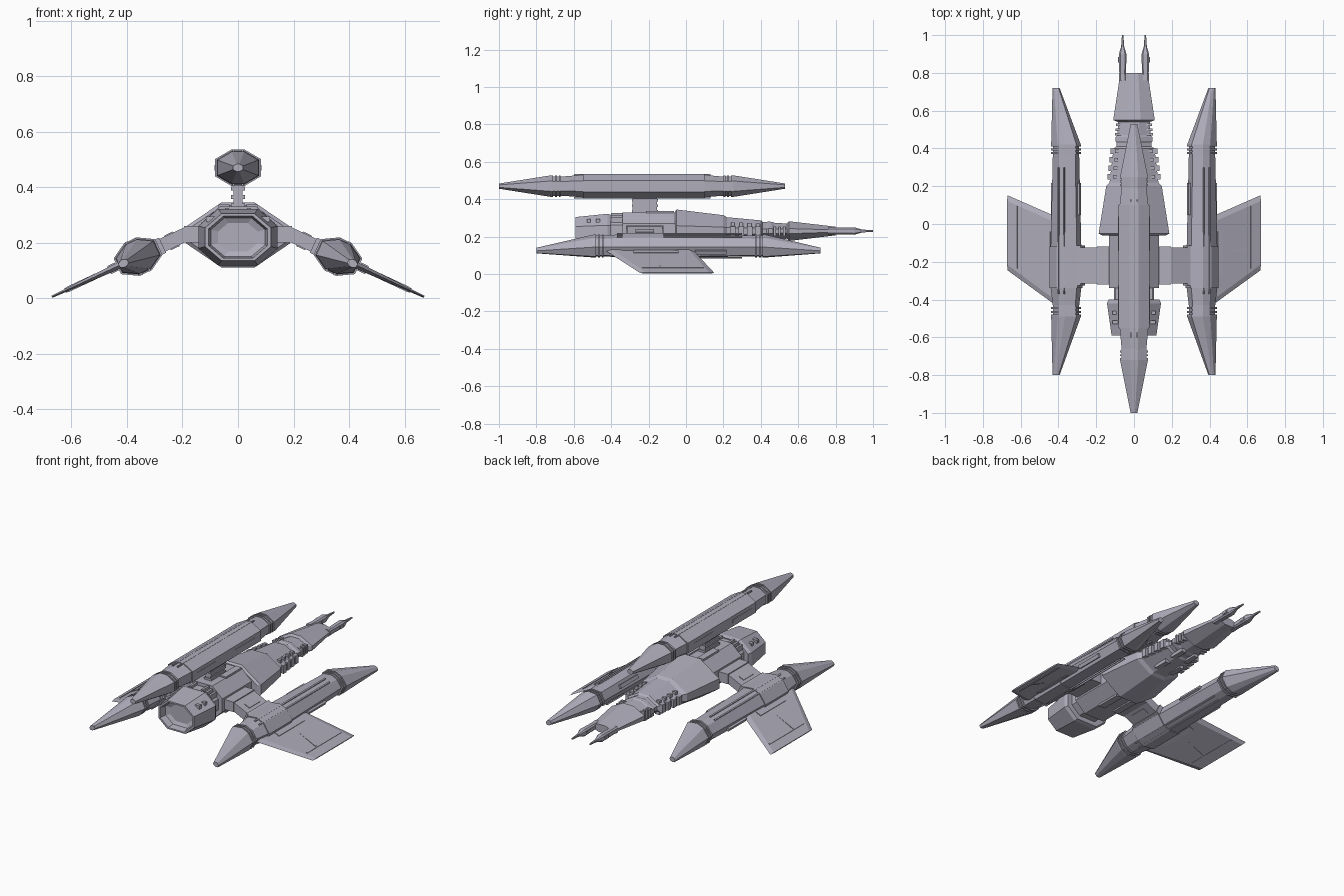
import bpy, bmesh, math
from mathutils import Matrix, Vector

if "Cube" in bpy.data.objects:
    bpy.data.objects.remove(bpy.data.objects["Cube"])

grey = bpy.data.materials.new("lavender grey")
grey.use_nodes = True
grey.diffuse_color = (0.43, 0.42, 0.5, 1)
grey.node_tree.nodes["Principled BSDF"].inputs["Base Color"].default_value = grey.diffuse_color

# Frames of the whole model, the upper pod and the tilted left pod
MODEL = Matrix.Identity(4)
UPPER = Matrix.Translation((0, 0, 0.47))
TILTED = Matrix.Translation((0.36, 0, 0.15)) @ Matrix.Rotation(math.radians(25), 4, "Y")
BOTH = (-1, 1)


def finish(name, bm, frame, mirror):
    bmesh.ops.recalc_face_normals(bm, faces=bm.faces)
    bm.transform(frame)
    mesh = bpy.data.meshes.new(name)
    bm.to_mesh(mesh)
    bm.free()
    mesh.materials.append(grey)
    obj = bpy.data.objects.new(name, mesh)
    bpy.context.collection.objects.link(obj)
    if mirror:
        obj.modifiers.new("Mirror", "MIRROR").use_mirror_merge = False


def loft(name, rings, frame=MODEL, mirror=False):
    """Skin equal-length point rings and cap both ends."""
    bm = bmesh.new()
    rows = [[bm.verts.new(point) for point in ring] for ring in rings]
    for here, there in zip(rows, rows[1:]):
        for i in range(len(here)):
            bm.faces.new((here[i - 1], here[i], there[i], there[i - 1]))
    bm.faces.new(rows[0])
    bm.faces.new(rows[-1])
    finish(name, bm, frame, mirror)


def boxes(name, size, centres, frame=MODEL, mirror=False):
    """Equal boxes at several centres."""
    bm = bmesh.new()
    for centre in centres:
        place = Matrix.Translation(centre) @ Matrix.Diagonal((*size, 1))
        bmesh.ops.create_cube(bm, size=1, matrix=place)
    finish(name, bm, frame, mirror)


def octagon(y, half, height, flat, band, x=0, z=0):
    """Eight-sided section; flat and band are the top and side face fractions."""
    quarter = [(half * flat, height), (half, height * band)]
    right = quarter + [(px, -pz) for px, pz in reversed(quarter)]
    left = [(-px, pz) for px, pz in reversed(right)]
    return [Vector((x + px, y, z + pz)) for px, pz in right + left]


def sweep(name, stations, half, height, flat, band, x=0, z=0, mirror=False):
    """Loft one section scaled at each (y, scale) station."""
    rings = [octagon(y, half * s, height * s, flat, band, x, z) for y, s in stations]
    loft(name, rings, MODEL, mirror)


def grooves(start, end, count=3, depth=0.1):
    """Stations of square ribs between two lengths."""
    step = (end - start) / (2 * count)
    out = []
    for i in range(2 * count):
        scale = 0.92 - depth * (i % 2)
        out += [(start + i * step, scale), (start + (i + 1) * step, scale)]
    return out


def pod(name, tip, front, back, tail, shift, collar, frame, mirror=False):
    """Long pod with ribbed shoulders, a raised collar and two off-centre points."""
    rib = 0.06
    collar_front, collar_back = collar
    body = grooves(front, front + rib)
    body += [(collar_front, 0.95), (collar_front, 1.03), (collar_back, 1.03), (collar_back, 0.95)]
    body += grooves(back, back - rib)[::-1]

    def ring(y, scale, x=0):
        return octagon(y, 0.08 * scale, 0.063 * scale, 0.3, 0.48, x)

    rings = [ring(y, scale) for y, scale in body]
    loft(name, [ring(tip, 0.22, shift)] + rings + [ring(tail, 0.22, shift)], frame, mirror)

    # Raised rails above and below, and strips along the sides
    start, end = front + 2 * rib, back - 2 * rib
    middle, length = (start + end) / 2, end - start
    boxes(name + "_rails", (0.008, length, 0.008),
          [(side * 0.016, middle, up * 0.062) for side in BOTH for up in BOTH], frame, mirror)
    boxes(name + "_side_strips", (0.012, length / 4, 0.02),
          [(side * 0.078, middle + along * length / 4, 0) for side in BOTH for along in BOTH],
          frame, mirror)


pod("upper_pod", -1, -0.72, 0.25, 0.53, 0, (-0.55, 0.1), UPPER)
pod("side_pod", -0.8, -0.49, 0.42, 0.72, 0.058, (-0.34, -0.12), TILTED, mirror=True)


# Swept fins with bevelled front and back edges
def fin_ring(out, front, back, thick):
    edge = 0.03
    upper = [(out, front + edge, thick), (out, back - edge, thick)]
    lower = [(px, py, -pz) for px, py, pz in reversed(upper)]
    return [(out, front, 0)] + upper + [(out, back, 0)] + lower


loft("fin", [fin_ring(0.06, -0.43, 0.04, 0.013), fin_ring(0.342, -0.245, 0.152, 0.004)],
     TILTED, mirror=True)
boxes("fin_rail", (0.008, 0.33, 0.018), [(0.285, -0.07, 0)], TILTED, mirror=True)
boxes("fin_seam", (0.2, 0.008, 0.02), [(0.18, -0.14, 0)], TILTED, mirror=True)
boxes("fin_root", (0.03, 0.24, 0.032), [(0.1, -0.16, 0)], TILTED, mirror=True)

# Arms joining the side pods to the hull
ARM_Y = -0.22
boxes("arm", (0.14, 0.19, 0.05), [(-0.13, ARM_Y, 0)], TILTED, mirror=True)
boxes("arm_bands", (0.025, 0.21, 0.06), [(-0.085, ARM_Y, 0)], TILTED, mirror=True)
boxes("arm_plate", (0.035, 0.1, 0.058), [(-0.135, ARM_Y, 0)], TILTED, mirror=True)
boxes("arm_root", (0.08, 0.2, 0.06), [(0.155, ARM_Y, 0.23)], mirror=True)

# Neck carrying the upper pod, with three collars
boxes("neck", (0.034, 0.13, 0.12), [(0, ARM_Y, 0.37)])
boxes("neck_collars", (0.05, 0.14, 0.014), [(0, ARM_Y, 0.335 + 0.03 * i) for i in range(3)])

# Nozzle block with a recessed mouth
sweep("nozzle", [(-0.54, 0.5), (-0.55, 0.68), (-0.59, 0.74), (-0.59, 0.83), (-0.42, 1), (-0.4, 0.94)],
      half=0.143, height=0.102, flat=0.5, band=0.4, z=0.22)
boxes("nozzle_studs", (0.03, 0.02, 0.02), [(0.1, y, 0.285) for y in (-0.52, -0.47)], mirror=True)

# Middle hull between the nozzle and the main body
sweep("middle_hull", [(-0.41, 0.8), (-0.34, 0.8), (-0.34, 1), (-0.05, 1)],
      half=0.133, height=0.1, flat=0.5, band=0.4, z=0.23)
boxes("middle_pipes", (0.014, 0.06, 0.03),
      [(0.04 + 0.025 * i, -0.37, 0.31 - 0.01 * i) for i in range(3)], mirror=True)
boxes("middle_plates", (0.04, 0.15, 0.016), [(0.05, -0.14, z) for z in (0.13, 0.33)], mirror=True)


# Main hull: an even taper, stepped in at the collars
def hull_size(y):
    t = (y + 0.05) / 0.85
    return Vector((0.187, 0.117, 0.228)).lerp(Vector((0.072, 0.023, 0.23)), t)


def hull_ring(y, scale):
    half, height, z = hull_size(y)
    return octagon(y, half * scale, height * scale, 0.32, 0.26, 0, z)


steps = [(-0.06, 0.9), (-0.05, 1), (0.2, 0.96), (0.22, 0.86), (0.4, 0.86), (0.41, 0.75), (0.43, 0.75),
         (0.44, 0.82), (0.46, 0.82), (0.47, 0.76), (0.54, 0.78), (0.55, 1.04), (0.8, 1)]
loft("main_hull", [hull_ring(*step) for step in steps])

# Machinery set along the stepped-in hull sides
def along_side(start, step, count, inset, rise):
    out = []
    for i in range(count):
        y = start + step * i
        half, height, z = hull_size(y)
        out.append((half * inset, y, z + height * rise))
    return out


boxes("hull_side_blocks", (0.03, 0.03, 0.05), along_side(0.25, 0.045, 4, 0.85, 0), mirror=True)
boxes("hull_shoulder_blocks", (0.02, 0.02, 0.02), along_side(0.25, 0.045, 4, 0.7, 0.45), mirror=True)
boxes("hull_rear_ribs", (0.03, 0.013, 0.05), along_side(0.475, 0.025, 3, 0.73, 0), mirror=True)
boxes("hull_belly_blocks", (0.03, 0.09, 0.02), along_side(0.3, 0.13, 2, 0.35, -0.8), mirror=True)

# Twin prongs at the pointed end
sweep("prong", [(0.76, 1), (0.8, 0.9), (0.9, 1), (0.94, 0.4), (1, 0.2)],
      half=0.02, height=0.02, flat=0.6, band=0.6, x=0.06, z=0.23, mirror=True)
boxes("prong_clamps", (0.046, 0.03, 0.018), [(0.062, 0.87, 0.23)], mirror=True)
